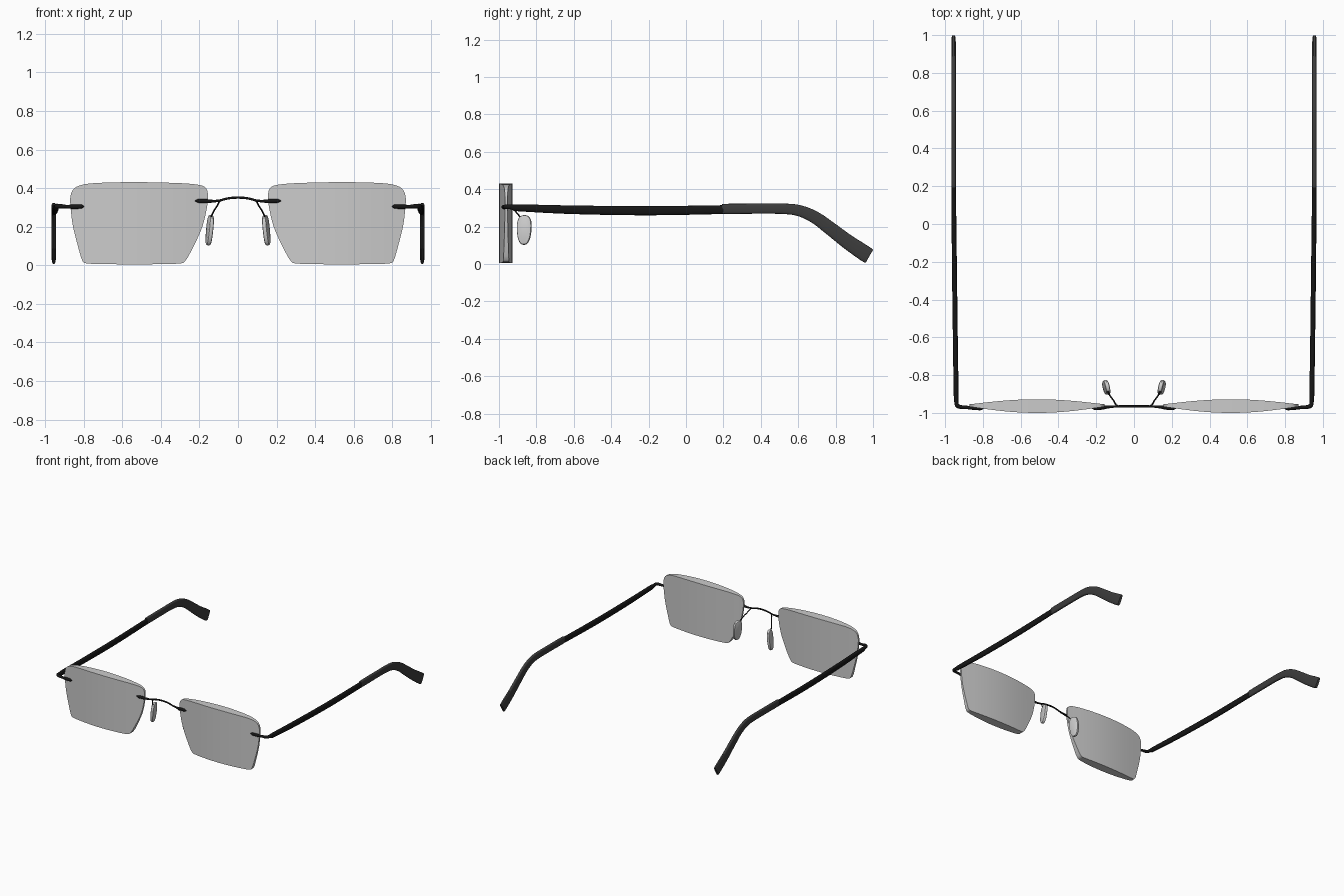
import bpy, bmesh
from math import cos, sin, pi, copysign
from mathutils import Vector, Matrix

if "Cube" in bpy.data.objects:
    bpy.data.objects.remove(bpy.data.objects["Cube"])


def material(name, v):
    m = bpy.data.materials.new(name)
    m.diffuse_color = (v, v, v, 1)
    m.use_nodes = True
    m.node_tree.nodes["Principled BSDF"].inputs["Base Color"].default_value = m.diffuse_color
    return m


BLACK = material("black_metal", 0.008)
DARK = material("dark_plastic", 0.045)


def spline(pts, steps):
    """Catmull-Rom through points of any dimension."""
    out = []
    for i in range(len(pts) - 1):
        p = [pts[max(i - 1, 0)], pts[i], pts[i + 1], pts[min(i + 2, len(pts) - 1)]]
        for k in range(steps):
            t = k / steps
            out.append([b + 0.5 * t * (c - a + t * (2*a - 5*b + 4*c - d + t * (3*(b - c) + d - a)))
                        for a, b, c, d in zip(*p)])
    return out + [list(pts[-1])]


def finish(name, bm, mat=None, mirror=True, angle=40):
    bmesh.ops.recalc_face_normals(bm, faces=bm.faces)
    me = bpy.data.meshes.new(name)
    bm.to_mesh(me)
    bm.free()
    ob = bpy.data.objects.new(name, me)
    bpy.context.collection.objects.link(ob)
    if mat:
        me.materials.append(mat)
    bpy.ops.object.select_all(action='DESELECT')
    ob.select_set(True)
    bpy.context.view_layer.objects.active = ob
    bpy.ops.object.shade_smooth_by_angle(angle=angle * pi / 180)
    if mirror:
        ob.modifiers.new("mirror", 'MIRROR').use_mirror_merge = False
    return ob


def loft(rings):
    bm = bmesh.new()
    rows = [[bm.verts.new(p) for p in r] for r in rings]
    n = len(rows[0])
    for a, b in zip(rows, rows[1:]):
        for i in range(n):
            j = (i + 1) % n
            bm.faces.new((a[i], a[j], b[j], b[i]))
    bm.faces.new(rows[0])
    bm.faces.new(rows[-1][::-1])
    return bm


def sweep(pts, steps=6, sides=16, square=2.0):
    """pts: x, y, z, half width, half height along a path."""
    pts = spline(pts, steps) if steps > 1 else pts
    rings = []
    for i, p in enumerate(pts):
        t = Vector(pts[min(i + 1, len(pts) - 1)][:3]) - Vector(pts[max(i - 1, 0)][:3])
        t.normalize()
        up = (Vector((0, 0, 1)) - t * t.z).normalized()
        side = t.cross(up)
        ring = []
        for k in range(sides):
            c, s = cos(2 * pi * k / sides), sin(2 * pi * k / sides)
            c = copysign(abs(c) ** (2 / square), c)
            s = copysign(abs(s) ** (2 / square), s)
            ring.append(Vector(p[:3]) + side * c * p[3] + up * s * p[4])
        rings.append(ring)
    return loft(rings)


# lenses: outline columns, curved across the width only
TOP = [(.156, .37), (.163, .395), (.19, .414), (.27, .424), (.4, .429), (.55, .431),
       (.7, .428), (.79, .421), (.84, .405), (.862, .38), (.87, .345)]
BOTTOM = [(.156, .345), (.161, .3), (.18, .215), (.21, .14), (.25, .06), (.272, .025), (.295, .01),
          (.4, .006), (.53, .005), (.68, .006), (.785, .01), (.808, .027), (.83, .1),
          (.855, .2), (.866, .28), (.87, .33)]


def height(curve, x):
    for (x0, z0), (x1, z1) in zip(curve, curve[1:]):
        if x <= x1:
            return z0 + (z1 - z0) * max(x - x0, 0) / max(x1 - x0, 1e-6)
    return curve[-1][1]


top, bottom = spline(TOP, 5), spline(BOTTOM, 5)
columns = []
N = 72
for i in range(N + 1):
    u = -cos(pi * i / N)
    x = .513 + .357 * u
    bulge = max(1 - u * u, 0) ** 1.2
    yf, yb = -.968 - .032 * bulge, -.954 + .026 * bulge
    zt, zb = height(top, x), height(bottom, x)
    columns.append([(x, yf, zb), (x, yf, zt), (x, yb, zt), (x, yb, zb)])
finish("lens", loft(columns))

# bridge with flattened ends resting on the lens fronts
half = [(.222, -.976, .334, .002, .002), (.205, -.976, .334, .009, .010),
        (.17, -.973, .333, .010, .011), (.14, -.969, .332, .008, .008),
        (.10, -.966, .335, .006, .006), (.05, -.965, .347, .006, .006)]
path = [(-p[0],) + p[1:] for p in half] + [(0, -.965, .351, .006, .006)] + half[::-1]
finish("bridge", sweep(path, 5, 12), BLACK, False)

# end pieces wrapping from the lens front to the arms
finish("end_piece", sweep([
    (.798, -.977, .305, .002, .002), (.812, -.977, .305, .009, .010),
    (.85, -.974, .304, .010, .012), (.885, -.971, .304, .009, .009),
    (.915, -.969, .306, .010, .011), (.934, -.963, .307, .011, .012),
    (.940, -.948, .306, .011, .012), (.941, -.92, .304, .011, .014)], 6, 12), BLACK)

# arms
finish("arm", sweep([
    (.940, -.945, .306, .009, .008), (.941, -.92, .302, .012, .016),
    (.942, -.88, .300, .013, .019), (.946, -.6, .290, .013, .023),
    (.951, -.2, .285, .013, .0245), (.955, .2, .291, .012, .0235)], 6, 16, 2.4), BLACK)

# ear tips
finish("ear_tip", sweep([
    (.955, .198, .295, .010, .022), (.955, .212, .295, .012, .027),
    (.955, .4, .296, .012, .027), (.955, .53, .295, .012, .028),
    (.955, .61, .284, .012, .030), (.955, .69, .249, .012, .033),
    (.955, .77, .191, .012, .036), (.955, .86, .122, .012, .039),
    (.955, .93, .074, .012, .042), (.955, .972, .046, .011, .042),
    (.955, .980, .041, .009, .038)], 6, 20, 3.2), DARK)

# nose pads: egg-shaped discs, tilted
bm = sweep([(-.012, 0, 0, .031, .070), (-.009, 0, 0, .037, .077), (0, 0, 0, .040, .080),
            (.009, 0, 0, .037, .077), (.012, 0, 0, .031, .070)], 1, 32, 2.5)
for v in bm.verts:
    v.co.y *= 1 + 1.6 * v.co.z
tilt = Matrix.Rotation(-.22, 4, 'Z') @ Matrix.Rotation(-.1, 4, 'Y')
bm.transform(Matrix.Translation((.147, -.865, .182)) @ tilt)
finish("nose_pad", bm)

# nose pad wires
finish("nose_pad_wire", sweep([(x, y, z, .004, .004) for x, y, z in (
    (.085, -.965, .338), (.098, -.953, .328), (.108, -.935, .308),
    (.125, -.912, .282), (.136, -.892, .258), (.144, -.872, .235))], 5, 10), BLACK)
